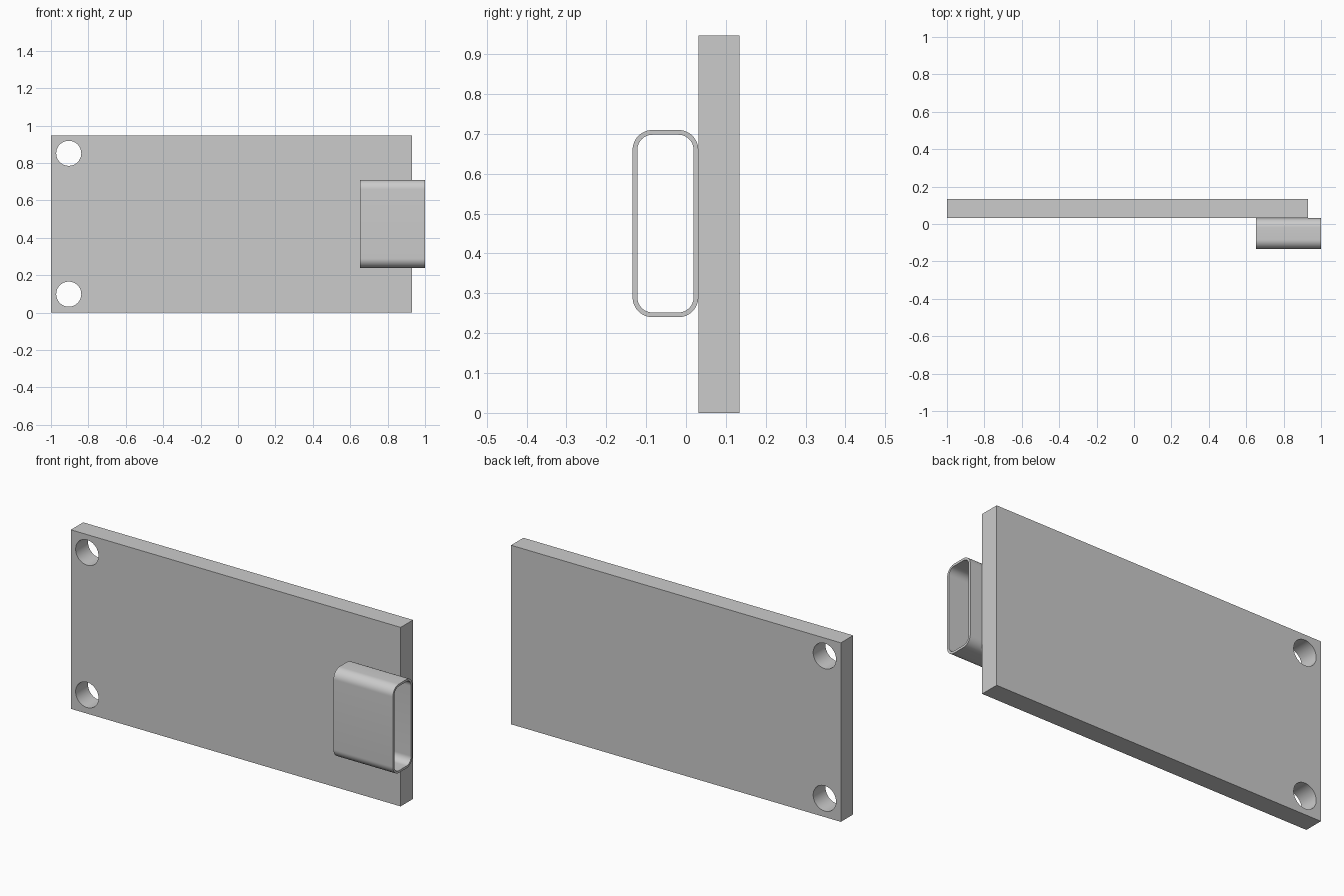
import bpy, bmesh
from math import pi, sin, cos

if "Cube" in bpy.data.objects:
    bpy.data.objects.remove(bpy.data.objects["Cube"])


def rounded_rect(u0, u1, v0, v1, r, steps=12):
    """Rounded rectangle outline, counter-clockwise."""
    corners = [(u1 - r, v1 - r), (u0 + r, v1 - r), (u0 + r, v0 + r), (u1 - r, v0 + r)]
    return [(cu + r * cos((q + i / steps) * pi / 2), cv + r * sin((q + i / steps) * pi / 2))
            for q, (cu, cv) in enumerate(corners) for i in range(steps + 1)]


def circle(cu, cv, r, n=48):
    return [(cu + r * cos(2 * pi * i / n), cv + r * sin(2 * pi * i / n)) for i in range(n)]


def extrude_profile(name, loops, depth, location, rotation):
    """Fill the first loop, with the others as holes, and extrude it."""
    curve = bpy.data.curves.new(name, 'CURVE')
    curve.dimensions = '2D'
    curve.fill_mode = 'BOTH'
    curve.extrude = depth / 2
    for loop in loops:
        spline = curve.splines.new('POLY')
        spline.points.add(len(loop) - 1)
        for point, (u, v) in zip(spline.points, loop):
            point.co = (u, v, 0, 1)
        spline.use_cyclic_u = True
    obj = bpy.data.objects.new(name, curve)
    bpy.context.collection.objects.link(obj)
    obj.location, obj.rotation_euler = location, rotation
    bpy.ops.object.select_all(action='DESELECT')
    obj.select_set(True)
    bpy.context.view_layer.objects.active = obj
    bpy.ops.object.convert(target='MESH')
    obj = bpy.context.object
    # Weld caps to walls and clean up the flat faces
    bm = bmesh.new()
    bm.from_mesh(obj.data)
    bmesh.ops.remove_doubles(bm, verts=bm.verts, dist=1e-5)
    bmesh.ops.recalc_face_normals(bm, faces=bm.faces)
    bm.to_mesh(obj.data)
    bm.free()
    bpy.ops.object.shade_smooth_by_angle(angle=pi / 6)
    obj.name = name
    return obj


# Flat plate with two bolt holes, drawn in x-z
plate = [(-1, 0), (0.93, 0), (0.93, 0.947), (-1, 0.947)]
holes = [circle(-0.905, z, 0.067) for z in (0.099, 0.852)]
extrude_profile("mounting_plate", [plate] + holes, 0.103, (0, 0.0825, 0), (pi / 2, 0, 0))

# Open rounded tube on the front of the plate, drawn in y-z
outer = rounded_rect(-0.134, 0.031, 0.24, 0.71, 0.05)
inner = rounded_rect(-0.122, 0.019, 0.252, 0.698, 0.038)
extrude_profile("sleeve_tube", [outer, inner], 0.347, (0.8265, 0, 0), (pi / 2, 0, pi / 2))
